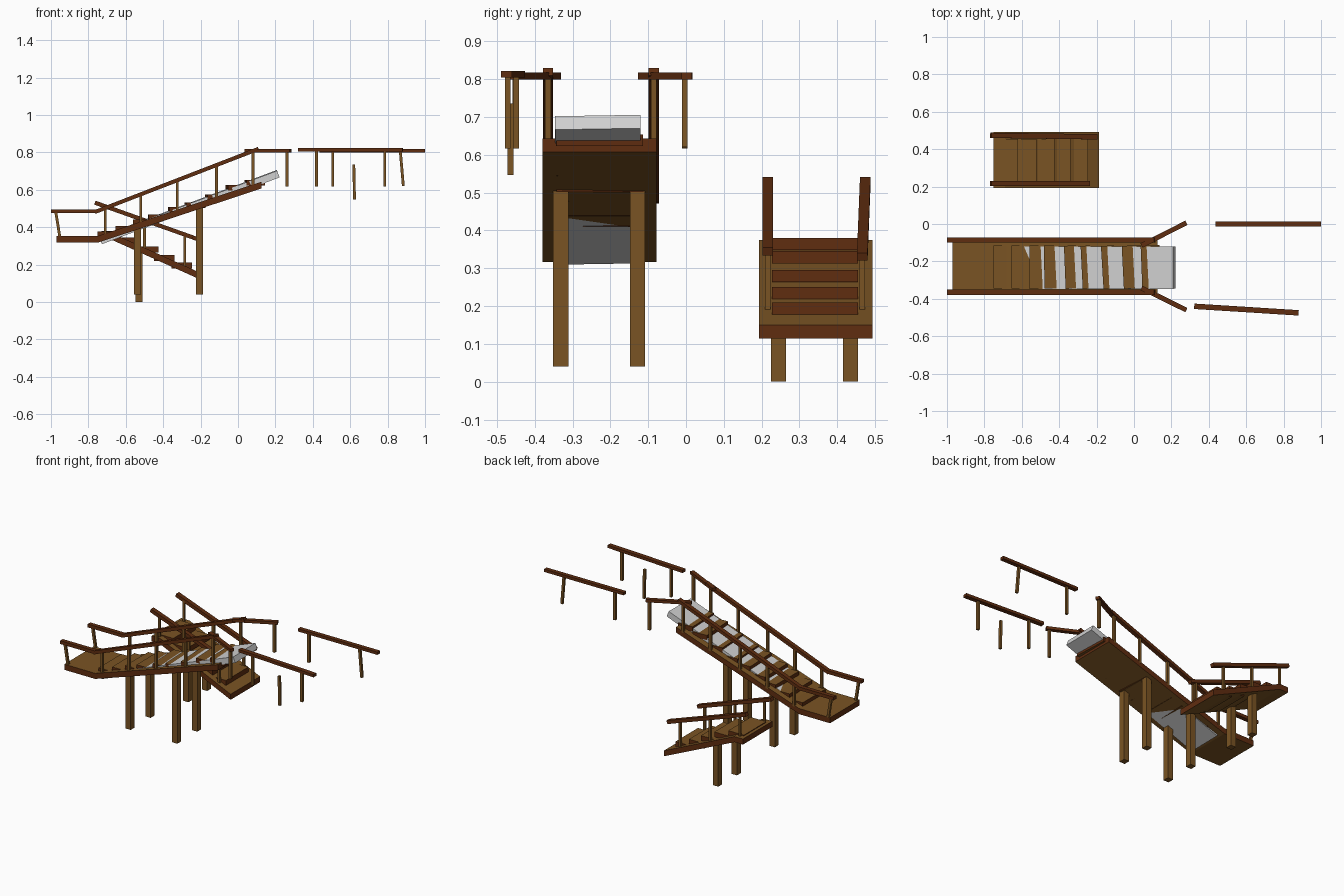
import bpy, bmesh
from mathutils import Vector, Matrix

if "Cube" in bpy.data.objects:
    bpy.data.objects.remove(bpy.data.objects["Cube"])


def material(name, rgb):
    m = bpy.data.materials.new(name)
    m.diffuse_color = (*rgb, 1)
    m.use_nodes = True
    m.node_tree.nodes["Principled BSDF"].inputs["Base Color"].default_value = m.diffuse_color
    return m


WOOD = material("light_wood", (0.195, 0.088, 0.017))
TRIM = material("red_brown_wood", (0.115, 0.026, 0.005))
STONE = material("pale_grey", (0.64, 0.64, 0.64))


def finish(name, bm, mats, two_tone=False):
    bmesh.ops.recalc_face_normals(bm, faces=bm.faces[:])
    if two_tone:  # upper and lower faces light, edge faces red-brown
        for f in bm.faces:
            f.material_index = 0 if abs(f.normal.z) > 0.6 else 1
    me = bpy.data.meshes.new(name)
    bm.to_mesh(me)
    bm.free()
    for m in mats:
        me.materials.append(m)
    ob = bpy.data.objects.new(name, me)
    bpy.context.collection.objects.link(ob)
    return ob


def box(name, x, y, z, mats, two_tone=False, turn=0.0):
    """Box from three (low, high) ranges, optionally turned about z."""
    c = Vector([(a + b) / 2 for a, b in (x, y, z)])
    s = [b - a for a, b in (x, y, z)]
    bm = bmesh.new()
    bmesh.ops.create_cube(bm, size=1, matrix=Matrix.Translation(c)
                          @ Matrix.Rotation(turn, 4, 'Z') @ Matrix.Diagonal((*s, 1)))
    return finish(name, bm, mats, two_tone)


def beam(name, p, q, width, depth, mat, side=(0, 1, 0), roll=0.0):
    """Straight timber from p to q."""
    p, q = Vector(p), Vector(q)
    d = q - p
    u = d.normalized()
    w = Vector(side)
    w = (w - u * w.dot(u)).normalized()
    rot = Matrix((u, w, u.cross(w))).transposed().to_4x4()
    bm = bmesh.new()
    bmesh.ops.create_cube(bm, size=1, matrix=Matrix.Translation((p + q) / 2) @ rot
                          @ Matrix.Rotation(roll, 4, 'X')
                          @ Matrix.Diagonal((d.length, width, depth, 1)))
    return finish(name, bm, [mat])


def deck(name, top, thick, y0, y1):
    """Bent slab: a side profile extruded along y."""
    outline = top + [(x, z - thick) for x, z in reversed(top)]
    bm = bmesh.new()
    f = bm.faces.new([bm.verts.new((x, y0, z)) for x, z in outline])
    ext = bmesh.ops.extrude_face_region(bm, geom=[f])
    bmesh.ops.translate(bm, vec=(0, y1 - y0, 0),
                        verts=[v for v in ext["geom"] if isinstance(v, bmesh.types.BMVert)])
    return finish(name, bm, [WOOD, TRIM], True)


def main_top(x):
    return 0.353 + 0.331 * max(0, x + 0.75)


def small_top(x):
    return 0.375 - 0.45 * max(0, x + 0.69)


# Long flight: bent deck
deck("long_stair_deck", [(-0.97, 0.353), (-0.75, 0.353), (0.125, 0.643)], 0.036, -0.38, -0.078)

# Long flight: treads, each a level board
lefts = [-0.75, -0.655, -0.56, -0.48, -0.37, -0.28, -0.17, -0.06, 0.04]
tops = [0.376, 0.407, 0.44, 0.468, 0.507, 0.532, 0.574, 0.625, 0.653]
turns = [0, 0.01, -0.015, 0.01, 0.04, 0.05, 0.06, 0.05, 0.04]
for i, (x, z, t) in enumerate(zip(lefts, tops, turns)):
    box(f"long_stair_tread_{i}", (x, x + 0.1), (-0.345, -0.115), (z - 0.03, z),
        [WOOD, TRIM], True, t)

# Grey slide slab running through the long flight
beam("grey_slab", (-0.735, -0.233, 0.329), (0.215, -0.233, 0.686), 0.226, 0.038, STONE, roll=0.018)

# Long flight: support posts
for x, z in ((-0.205, 0.51), (-0.537, 0.395)):
    for y in (-0.331, -0.128):
        box("long_stair_post", (x - 0.019, x + 0.019), (y - 0.02, y + 0.02), (0.04, z), [WOOD])

# Long flight: handrails and balusters on both sides
for y in (-0.365, -0.085):
    beam("landing_handrail", (-1.0, y, 0.485), (-0.75, y, 0.485), 0.027, 0.021, TRIM)
    beam("sloped_handrail", (-0.765, y, 0.481), (0.11, y, 0.819), 0.027, 0.021, TRIM)
    beam("landing_baluster", (-0.953, y, 0.35), (-0.974, y, 0.48), 0.015, 0.015, WOOD)
    for x in (-0.71, -0.52, -0.325, -0.115, 0.08):
        top = 0.485 + 0.386 * (x + 0.757)
        beam("long_stair_baluster", (x, y, main_top(x) - 0.01), (x, y, top), 0.015, 0.015, WOOD)

# Flared rails at the head of the flight
for y0, y1 in ((-0.115, 0.006), (-0.342, -0.46)):
    beam("flared_rail", (0.04, y0, 0.808), (0.28, y1, 0.808), 0.026, 0.018, TRIM)
    y = y0 + (y1 - y0) * 0.92
    beam("flared_rail_post", (0.262, y, 0.617), (0.262, y, 0.805), 0.015, 0.015, WOOD)

# Far rails and their posts
beam("far_rail_back", (0.435, 0.001, 0.808), (1.0, 0.001, 0.808), 0.027, 0.018, TRIM)
beam("far_rail_front", (0.322, -0.44, 0.813), (0.88, -0.475, 0.813), 0.029, 0.018, TRIM)
for name, p, q in (
        ("back_post_a", (0.507, -0.003, 0.617), (0.507, -0.003, 0.805)),
        ("back_post_b", (0.884, -0.003, 0.62), (0.868, -0.003, 0.805)),
        ("front_post_a", (0.42, -0.449, 0.617), (0.42, -0.449, 0.808)),
        ("front_post_b", (0.785, -0.471, 0.617), (0.785, -0.471, 0.808)),
        ("loose_post", (0.623, -0.464, 0.547), (0.619, -0.464, 0.735))):
    beam(name, p, q, 0.015, 0.015, WOOD)

# Short flight: bent deck and treads
deck("short_stair_deck", [(-0.75, 0.375), (-0.69, 0.375), (-0.188, 0.15)], 0.036, 0.193, 0.493)
for i, (x, z) in enumerate(zip((-0.245, -0.34, -0.425, -0.52, -0.62),
                               (0.21, 0.25, 0.296, 0.345, 0.38))):
    box(f"short_stair_tread_{i}", (x - 0.11, x), (0.228, 0.455), (z - 0.032, z), [WOOD, TRIM], True)

# Short flight: posts, handrails, balusters
for y in (0.245, 0.435):
    box("short_stair_post", (-0.548, -0.51), (y - 0.02, y + 0.02), (0, 0.29), [WOOD])
for y, y2, end in ((0.216, 0.216, -0.24), (0.466, 0.474, -0.2)):
    beam("short_stair_handrail", (-0.765, y2, 0.531), (end, y, 0.531 - 0.355 * (end + 0.765)),
         0.028, 0.022, TRIM)
    for x in (-0.71, -0.5, -0.285):
        beam("short_stair_baluster", (x, y, small_top(x) - 0.01),
             (x, y, 0.531 - 0.355 * (x + 0.765)), 0.014, 0.014, WOOD)
